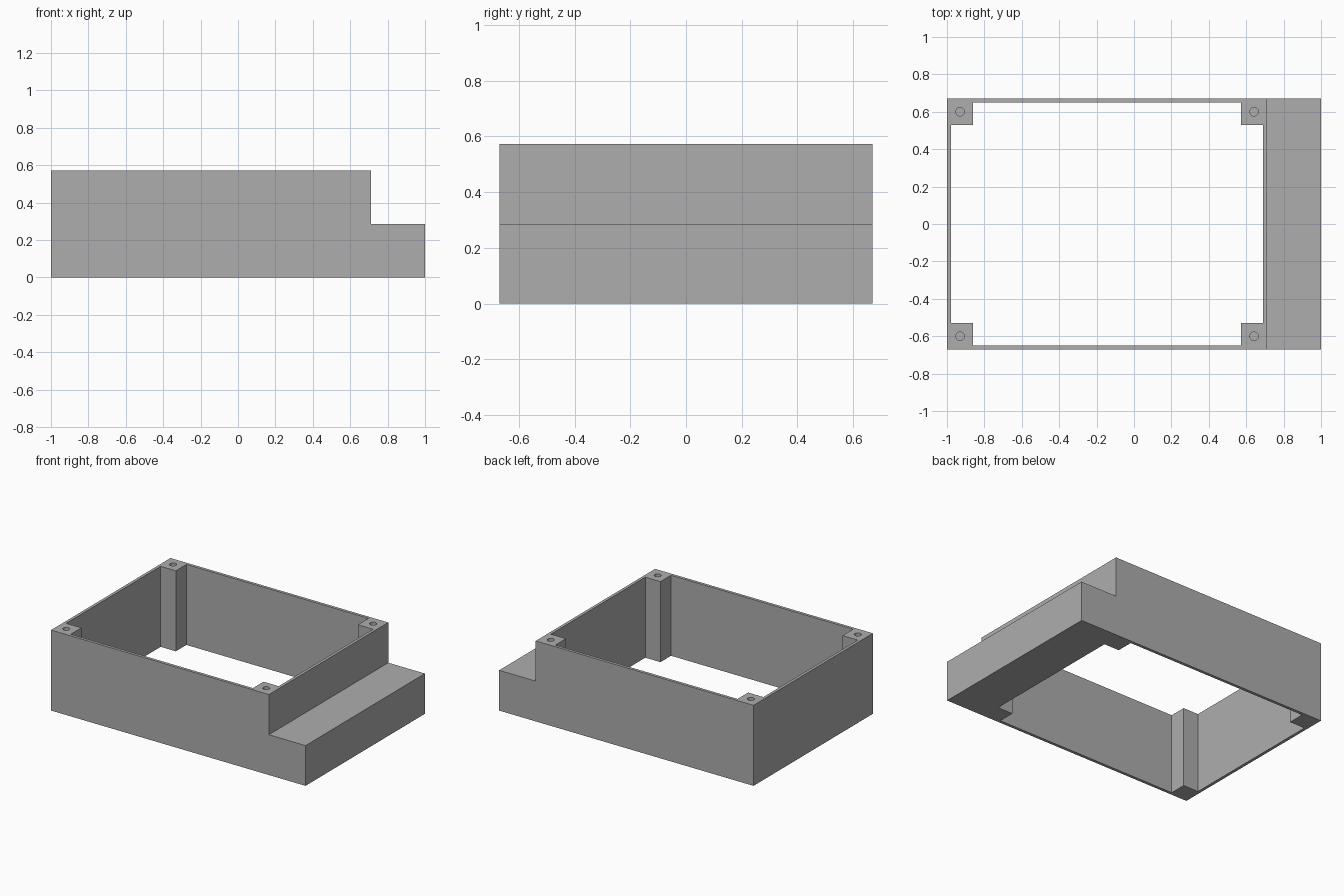
import bpy
import bmesh
from mathutils import Vector

if "Cube" in bpy.data.objects:
    bpy.data.objects.remove(bpy.data.objects["Cube"], do_unlink=True)

HEIGHT, STEP_Z, HALF_Y = 0.572, 0.286, 0.67
STEP_X, WALL = 0.712, 0.021
POST = 0.14            # corner post size, measured from the outer faces
HOLE_INSET, HOLE_R, HOLE_DEPTH = 0.07, 0.023, 0.2

grey = bpy.data.materials.new("plain grey")
grey.use_nodes = True
colour = (0.42, 0.42, 0.42, 1)
grey.diffuse_color = colour
grey.node_tree.nodes["Principled BSDF"].inputs["Base Color"].default_value = colour


def prism(name, points, offset):
    """Extrude a closed outline along an offset into a solid object."""
    bm = bmesh.new()
    face = bm.faces.new([bm.verts.new(p) for p in points])
    moved = bmesh.ops.extrude_face_region(bm, geom=[face], use_keep_orig=True)
    verts = [g for g in moved["geom"] if isinstance(g, bmesh.types.BMVert)]
    bmesh.ops.translate(bm, verts=verts, vec=Vector(offset))
    bmesh.ops.recalc_face_normals(bm, faces=bm.faces)
    mesh = bpy.data.meshes.new(name)
    bm.to_mesh(mesh)
    bm.free()
    mesh.materials.append(grey)
    obj = bpy.data.objects.new(name, mesh)
    bpy.context.collection.objects.link(obj)
    return obj


# Body with a low solid step on one side
profile = [(-1, 0), (1, 0), (1, STEP_Z), (STEP_X, STEP_Z), (STEP_X, HEIGHT), (-1, HEIGHT)]
body = prism("stepped_frame", [(x, -HALF_Y, z) for x, z in profile], (0, 2 * HALF_Y, 0))

# Through opening, notched at its corners so that four posts remain
mid_x = (STEP_X - 1) / 2
half_x = (STEP_X + 1) / 2
quarter = [(half_x - WALL, HALF_Y - POST),
           (half_x - POST, HALF_Y - POST),
           (half_x - POST, HALF_Y - WALL)]
outline = []
for sx, sy in ((1, 1), (-1, 1), (-1, -1), (1, -1)):
    corner = quarter if sx * sy > 0 else quarter[::-1]
    outline += [(mid_x + sx * x, sy * y, -0.1) for x, y in corner]
cutters = [prism("opening_cutter", outline, (0, 0, HEIGHT + 0.2))]

# Blind screw holes in the post tops
for sx in (-1, 1):
    for sy in (-1, 1):
        bpy.ops.mesh.primitive_cylinder_add(
            vertices=32, radius=HOLE_R, depth=2 * HOLE_DEPTH,
            location=(mid_x + sx * (half_x - HOLE_INSET), sy * (HALF_Y - HOLE_INSET), HEIGHT))
        hole = bpy.context.object
        hole.name = "screw_hole_cutter"
        hole.data.materials.append(grey)
        cutters.append(hole)

# Cut the body, keep the result and drop the cutters
for cutter in cutters:
    cutter.hide_render = True
    cut = body.modifiers.new(cutter.name, "BOOLEAN")
    cut.operation = "DIFFERENCE"
    cut.solver = "EXACT"
    cut.object = cutter
bpy.context.view_layer.update()
result = bpy.data.meshes.new_from_object(body.evaluated_get(bpy.context.evaluated_depsgraph_get()))
body.modifiers.clear()
body.data = result
for cutter in cutters:
    bpy.data.objects.remove(cutter, do_unlink=True)

# Smooth hole walls, sharp edges elsewhere
bpy.ops.object.select_all(action="DESELECT")
body.select_set(True)
bpy.context.view_layer.objects.active = body
bpy.ops.object.shade_smooth_by_angle(angle=0.5)
